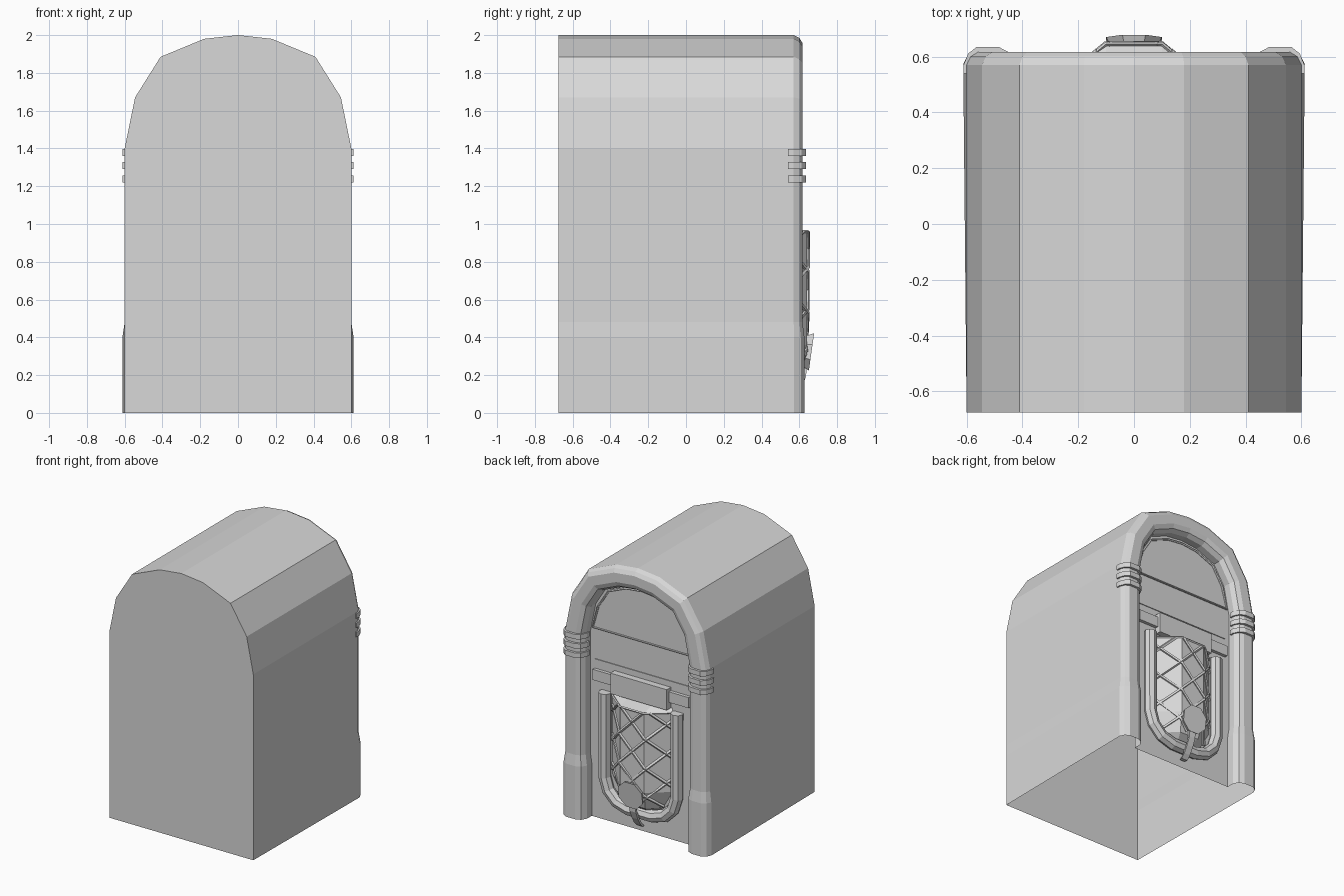
import bpy, bmesh, math
from mathutils import Vector, Matrix

if bpy.data.objects.get("Cube"):
    bpy.data.objects.remove(bpy.data.objects["Cube"], do_unlink=True)

grey = bpy.data.materials.new("light grey")
grey.use_nodes = True
COLOUR = (0.69, 0.69, 0.69, 1)
grey.diffuse_color = COLOUR
grey.node_tree.nodes["Principled BSDF"].inputs["Base Color"].default_value = COLOUR


def finish(bm, name):
    bmesh.ops.recalc_face_normals(bm, faces=bm.faces)
    me = bpy.data.meshes.new(name)
    bm.to_mesh(me)
    bm.free()
    me.materials.append(grey)
    ob = bpy.data.objects.new(name, me)
    bpy.context.collection.objects.link(ob)
    return ob


def loft(name, rows, closed=True, caps=True):
    """Skin a list of equal-length point rows, optionally capping both ends."""
    bm = bmesh.new()
    loops = [[bm.verts.new(p) for p in row] for row in rows]
    n = len(loops[0])
    for a, b in zip(loops, loops[1:]):
        for i in range(n if closed else n - 1):
            j = (i + 1) % n
            bm.faces.new((a[i], a[j], b[j], b[i]))
    if caps:
        bm.faces.new(loops[0])
        bm.faces.new(loops[-1])
    return finish(bm, name)


def box(name, x0, x1, y0, y1, z0, z1):
    ring = [(x0, z0), (x1, z0), (x1, z1), (x0, z1)]
    return loft(name, [[(x, y, z) for x, z in ring] for y in (y0, y1)])


def tube(name, paths, radius, sides_step=2, cyclic=False):
    cu = bpy.data.curves.new(name, "CURVE")
    cu.dimensions = "3D"
    cu.bevel_depth = radius
    cu.bevel_resolution = sides_step
    cu.use_fill_caps = True
    for path in paths:
        sp = cu.splines.new("POLY")
        sp.points.add(len(path) - 1)
        sp.use_cyclic_u = cyclic
        sp.use_smooth = False
        for pt, co in zip(sp.points, path):
            pt.co = (*co, 1)
    cu.materials.append(grey)
    ob = bpy.data.objects.new(name, cu)
    bpy.context.collection.objects.link(ob)
    bpy.ops.object.select_all(action="DESELECT")
    ob.select_set(True)
    bpy.context.view_layer.objects.active = ob
    bpy.ops.object.convert(target="MESH")
    return ob


# Arch outline and frame profile (inset from the arch, y)
PANEL = 0.515
half = [(0.6, 0), (0.6, 0.4), (0.6, 0.48), (0.6, 1.4), (0.545, 1.67), (0.41, 1.885), (0.18, 1.98)]
arch = half + [(0, 2.0)] + [(-x, z) for x, z in reversed(half)]
profile = [(0, 0.57), (0.015, 0.6), (0.042, 0.617), (0.11, 0.617),
           (0.143, 0.603), (0.163, 0.57), (0.163, PANEL)]
MID = 0.08


def inset(i, amount):
    """Arch point i moved inwards, mitred at the corner."""
    p = [Vector(q) for q in arch]
    a = (p[i] - p[i - 1]).normalized() if i else Vector((0, 1))
    b = (p[i + 1] - p[i]).normalized() if i < len(p) - 1 else Vector((0, -1))
    t = (a + b).normalized()
    return p[i] + Vector((-t.y, t.x)) * amount / t.dot(a)


# Cabinet open underneath: back, sides, rounded front frame with flared feet, recessed panel
rows = [[(x, -0.675, z) for x, z in arch]]
for o, y in profile:
    row = []
    for i, (_, z) in enumerate(arch):
        foot = z <= 0.4
        p = inset(i, (o - MID) * 1.15 + MID if foot else o)
        row.append((p.x, 0.55 + (y - 0.55) * 1.15 if foot and y > 0.55 else y, p.y))
    rows.append(row)
loft("cabinet", rows, closed=False)

# Three rings on each column
for side, label in ((1, "left"), (-1, "right")):
    for k in range(3):
        z0 = 1.22 + k * 0.07
        ring = [(side * (0.6 - ((o - MID) * 1.14 + MID)), max(0.54, 0.54 + (y - 0.55) * 1.42))
                for o, y in profile]
        ring.insert(0, (ring[0][0], 0.54))
        loft(f"{label}_column_ring_{k + 1}",
             [[(x, y, z) for x, y in ring] for z in (z0, z0 + 0.037)])

# Window with a bead round its edge
window = [inset(i, 0.19) for i in range(3, len(arch) - 3)]
window[0].y = window[-1].y = 1.43
loft("window", [[(x, y, z) for x, z in window] for y in (PANEL, PANEL + 0.006)])
tube("window_bead", [[(x, PANEL + 0.006, z) for x, z in window]], 0.009, 1, True)

# Trim line, selector strip and title plate
box("trim_line", -0.4, 0.4, PANEL, PANEL + 0.006, 1.185, 1.193)
box("selector_strip", -0.4, 0.4, PANEL, PANEL + 0.025, 1.04, 1.12)
box("title_plate", -0.235, 0.235, PANEL, 0.565, 0.99, 1.145)

# Faceted speaker grille: rows are (z, half width, half flat, front y)
grille = [(0.99, 0.25, 0.1, 0.53), (0.96, 0.25, 0.1, 0.64), (0.36, 0.25, 0.1, 0.64),
          (0.22, 0.17, 0.08, 0.6), (0.17, 0.1, 0.05, 0.53)]
loft("speaker_grille", [[(-w, PANEL, z), (-f, y, z), (f, y, z), (w, PANEL, z)]
                        for z, w, f, y in grille], closed=False, caps=False)


# Diagonal lattice folded over the grille
def lattice_point(x, z):
    y = 0.645 - max(0, abs(x) - 0.1) * 0.83
    return (x, y - max(0, 0.36 - z) * 0.3, z)


LOW, HIGH, SLOPE = 0.24, 0.96, 1.0
bars = []
for s in (SLOPE, -SLOPE):
    for k in range(6):
        c = 0.21 + (k - 1) * 0.22
        ends = sorted(((LOW - c) / s, (HIGH - c) / s))
        lo, hi = max(-0.245, ends[0]), min(0.245, ends[1])
        if hi - lo > 0.03:
            xs = [lo] + [x for x in (-0.1, 0.1) if lo < x < hi] + [hi]
            bars.append([lattice_point(x, c + s * x) for x in xs])
tube("grille_lattice", bars, 0.011, 0)
tube("grille_border", [[lattice_point(x, HIGH) for x in (-0.25, -0.1, 0.1, 0.25)]], 0.008, 0)

# U-shaped tube round the grille
u_half = [(0.3, 0.975), (0.3, 0.34), (0.27, 0.245), (0.2, 0.175), (0.1, 0.145)]
u_path = u_half + [(-x, z) for x, z in reversed(u_half)]
tube("grille_tube", [[(x, 0.535, z) for x, z in u_path]], 0.046)

# Tilted octagonal medallion with a curled tail
bm = bmesh.new()
bmesh.ops.create_cone(bm, cap_ends=True, segments=8, radius1=0.108, radius2=0.09, depth=0.035,
                      matrix=Matrix.Translation((0, 0.647, 0.325)) @ Matrix.Rotation(math.radians(82), 4, "X")
                      @ Matrix.Rotation(math.pi / 8, 4, "Z"))
finish(bm, "medallion")
tail = [(0.64, 0.25), (0.635, 0.19), (0.61, 0.13), (0.58, 0.08), (0.55, 0.05)]
loft("medallion_tail", [[(-0.026, y, z), (0.026, y, z), (0.02, y - 0.025, z), (-0.02, y - 0.025, z)]
                        for y, z in tail])
